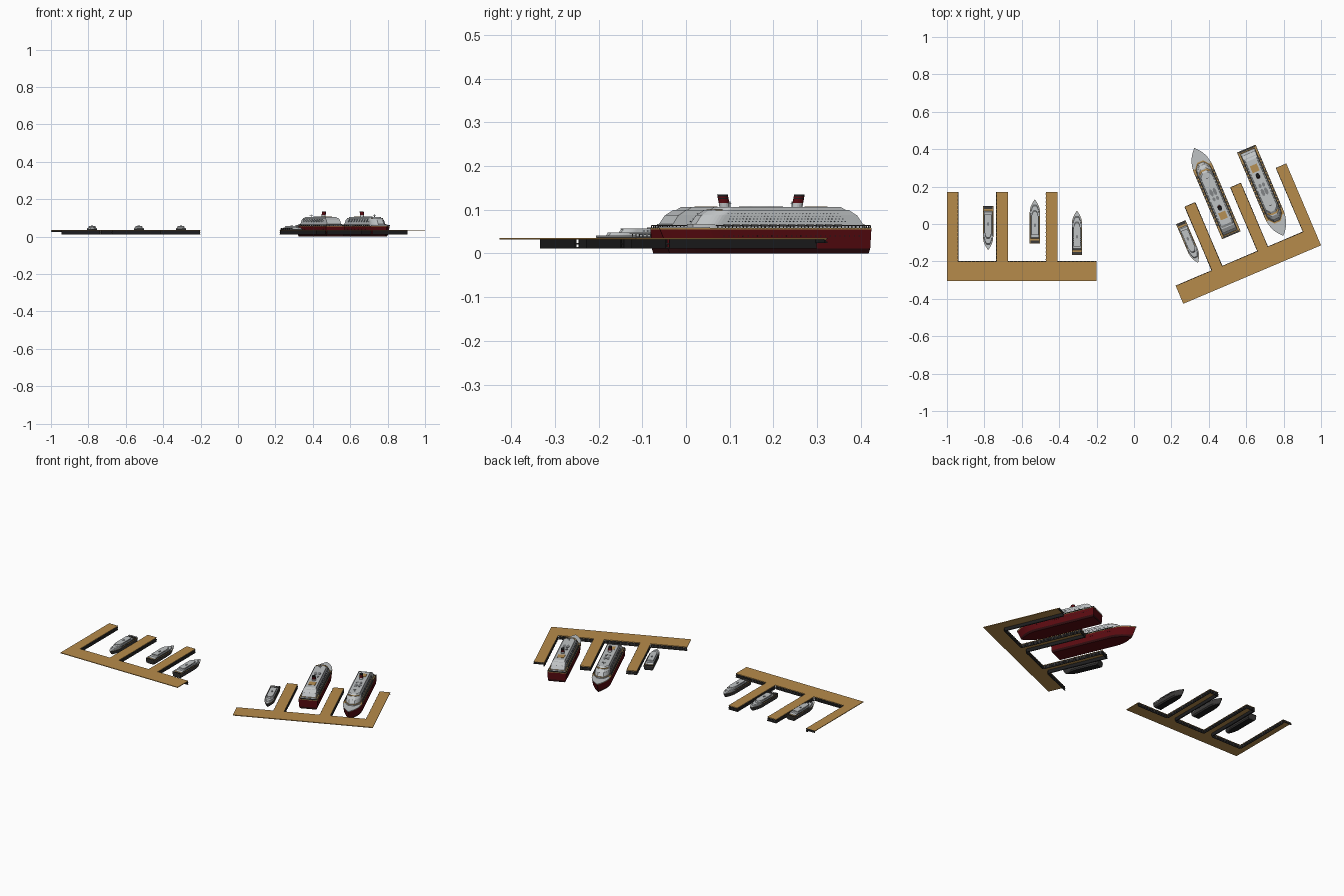
import bpy, bmesh, math
from mathutils import Matrix, Vector

if "Cube" in bpy.data.objects:
    bpy.data.objects.remove(bpy.data.objects["Cube"])


def material(name, *rgb):
    m = bpy.data.materials.new(name)
    m.diffuse_color = (*rgb, 1)
    m.use_nodes = True
    m.node_tree.nodes["Principled BSDF"].inputs["Base Color"].default_value = m.diffuse_color
    return m


WOOD = material("dock_wood", 0.47, 0.26, 0.07)
TAN = material("deck_tan", 0.47, 0.28, 0.09)
WHITE = material("off_white", 0.52, 0.54, 0.55)
GREY = material("mid_grey", 0.22, 0.23, 0.24)
RED = material("dark_red", 0.10, 0.003, 0.005)
MAROON = material("waterline_maroon", 0.03, 0.004, 0.005)
CHAR = material("charcoal", 0.045, 0.043, 0.042)
BLACK = material("black", 0.012, 0.012, 0.013)
GLASS = material("window_dark", 0.05, 0.06, 0.07)
parts = []  # meshes of the assembly being built


def finish(name, bm, mats):
    bmesh.ops.recalc_face_normals(bm, faces=bm.faces)
    me = bpy.data.meshes.new(name)
    bm.to_mesh(me)
    bm.free()
    for m in mats:
        me.materials.append(m)
    parts.append((name, me))


def loft(name, rings, sides, top, bottom):
    """rings: (z, outline) from low to high; one material per band."""
    mats = list(dict.fromkeys([*sides, top, bottom]))
    bm = bmesh.new()
    loops = [[bm.verts.new((x, y, z)) for x, y in pts] for z, pts in rings]
    bm.faces.new(loops[0]).material_index = mats.index(bottom)
    bm.faces.new(loops[-1]).material_index = mats.index(top)
    for a, b, m in zip(loops, loops[1:], sides):
        for i in range(len(a)):
            f = bm.faces.new((a[i - 1], a[i], b[i], b[i - 1]))
            f.material_index = mats.index(m)
    finish(name, bm, mats)


def slab(name, plan, z, h, mat):
    loft(name, [(z, plan), (z + h, plan)], [mat], mat, mat)


def boxes(name, items, mat):
    """items: (centre, size) pairs merged in one mesh."""
    bm = bmesh.new()
    for c, s in items:
        bmesh.ops.create_cube(bm, size=1, matrix=Matrix.Translation(c) @ Matrix.Diagonal((*s, 1)))
    finish(name, bm, [mat])


def outline(x0, x1, w, bow, tip=0.02, n=7):
    """Ship-shaped plan: square stern, curved bow towards +x."""
    half = [(x0, w)]
    for i in range(n + 1):
        t = i / n
        half.append((x1 - bow * (1 - t), w * (1 - t * t * (1 - tip))))
    return [(x, -y) for x, y in half] + [(x, y) for x, y in reversed(half)]


def house(name, z, h, x0, x1, w, bow, lean=0.0, mat=WHITE, top=None):
    """Deck house whose ends lean inwards."""
    low, high = outline(x0, x1, w, bow, 0.4), outline(x0 + lean, x1 - lean, w - lean / 12, bow, 0.4)
    loft(name, [(z, low), (z + h, high)], [mat], top or mat, mat)


def oval(cx, cy, a, b, n=16):
    return [(cx + a * math.cos(math.tau * i / n), cy + b * math.sin(math.tau * i / n)) for i in range(n)]


def row(x0, x1, y, z, size, step):
    """Mirrored rows of equal boxes along both sides."""
    n = int((x1 - x0) / step)
    return [((x0 + step * i, s * y, z), size) for i in range(n + 1) for s in (-1, 1)]


def railing(x0, x1, y, z, h=0.006, t=0.0018):
    bars = row(x0, x1, y, z + h / 2, (t, t, h), 0.009)
    bars += [(((x0 + x1) / 2, s * y, z + h), (x1 - x0, t, t)) for s in (-1, 1)]
    bars += [((x0, y * i / 5, z + h / 2), (t, t, h)) for i in range(-5, 6)]
    bars.append(((x0, 0, z + h), (t, 2 * y, t)))
    boxes("railing", bars, CHAR)


def place(prefix, x, y, deg):
    for name, me in parts:
        ob = bpy.data.objects.new(prefix + "_" + name, me)
        ob.matrix_world = Matrix.Translation((x, y, 0)) @ Matrix.Rotation(math.radians(deg), 4, "Z")
        bpy.context.collection.objects.link(ob)


# ---- docks: comb-shaped deck, walled on the berth side
def dock(s, depth=0.104, reach=0.474):
    comb = [(0, 0), (0.8, 0), (0.8, depth)]
    for x in (0.53, 0.265, 0):
        comb += [(x + 0.06, depth), (x + 0.06, reach), (x, reach), (x, depth)]
    comb.pop()
    slab("deck", [(s * x, y) for x, y in comb], 0.032, 0.004, WOOD)
    walls, fenders = [], []
    for a, b in zip(comb[2:-1], comb[3:]):
        a, b = Vector(a), Vector(b)
        run = (b - a).length
        d = (b - a) / run
        inward = Vector((-d.y, d.x))
        # the outermost tip only carries a shallow wall
        base = 0.024 if b.x == 0 else 0.012

        def piece(at, along, inset, thick, z, top):
            p = a + d * at + inward * inset
            dx, dy = abs(d.x), abs(d.y)
            return (s * p.x, p.y, (z + top) / 2), (dx * along + dy * thick, dy * along + dx * thick, top - z)
        walls.append(piece(run / 2, run - 0.004, 0.003, 0.003, base, 0.032))
        for z in (base, base + 0.009):
            fenders.append(piece(run / 2, run, 0, 0.003, z, z + 0.003))
        n = max(2, int(run / 0.02))
        for i in range(n):
            fenders.append(piece(run * (i + 0.5) / n, 0.005, 0, 0.004, base, 0.035))
    boxes("wall", walls, BLACK)
    boxes("fenders", fenders, CHAR)


dock(1)
place("left_dock", -1, -0.304, 0)
parts = []
dock(-1)
place("right_dock", 1, -0.114, 23)

# ---- big ship: hull, stepped deck houses, funnel
parts = []
loft("hull", [(0, outline(-0.246, 0.228, 0.047, 0.12)), (0.012, outline(-0.248, 0.234, 0.052, 0.12)),
              (0.055, outline(-0.25, 0.253, 0.054, 0.12)), (0.058, outline(-0.25, 0.255, 0.054, 0.12))],
     [MAROON, RED, TAN], TAN, RED)
slab("foredeck", outline(0.15, 0.256, 0.05, 0.1), 0.058, 0.003, WHITE)
house("promenade_house", 0.058, 0.01, -0.238, 0.178, 0.043, 0.05, top=TAN)
house("lower_cabins", 0.068, 0.02, -0.234, 0.17, 0.041, 0.05, 0.014)
house("upper_cabins", 0.088, 0.011, -0.219, 0.155, 0.0397, 0.05, 0.018)
house("top_house", 0.099, 0.007, -0.196, 0.125, 0.033, 0.03, 0.012)
house("front_terrace", 0.098, 0.0025, 0.112, 0.131, 0.034, 0.018, mat=TAN)
slab("aft_sun_deck", outline(-0.155, -0.115, 0.02, 0, 1), 0.105, 0.0025, TAN)
for side in (-0.01, 0.01):
    slab("pool", oval(0, side, 0.02, 0.009), 0.105, 0.0025, GREY)
    slab("hatch", oval(-0.037, side, 0.011, 0.008), 0.105, 0.0025, GREY)
bands = [0, 0.011, 0.02, 0.022, 0.026, 0.03]
loft("funnel", [(0.105 + h, oval(-0.088 - h / 5, 0, 0.0125, 0.0105)) for h in bands],
     [WHITE, RED, BLACK, RED, BLACK], BLACK, BLACK)
boxes("mast", [((0.08, 0, 0.112), (0.003, 0.003, 0.014)), ((0.08, 0, 0.115), (0.002, 0.018, 0.002))], WHITE)
windows = []
for r in range(4):
    windows += row(-0.19 + 0.006 * r, 0.1, 0.041 - 0.0004 * r, 0.073 + 0.006 * r,
                   (0.003, 0.0016, 0.0018), 0.0085)
boxes("windows", windows, GLASS)
boxes("portholes", row(-0.22, 0.12, 0.0528, 0.04, (0.003, 0.002, 0.002), 0.012), BLACK)
boxes("lifeboats", row(-0.17, 0.11, 0.0475, 0.064, (0.016, 0.006, 0.004), 0.023), CHAR)
boxes("stern_deck", [((-0.244, 0, 0.0585), (0.008, 0.094, 0.002))], CHAR)
railing(-0.248, 0.135, 0.052, 0.058)
place("ship_a", 0.423, 0.17, 113)
place("ship_b", 0.698, 0.173, -67)

# ---- small boat
parts = []
loft("hull", [(0.012, outline(-0.108, 0.095, 0.02, 0.07)), (0.018, outline(-0.113, 0.103, 0.026, 0.07)),
              (0.036, outline(-0.117, 0.116, 0.027, 0.07)), (0.039, outline(-0.117, 0.118, 0.0275, 0.07))],
     [CHAR, CHAR, CHAR], TAN, BLACK)
slab("foredeck", outline(0.03, 0.117, 0.026, 0.07), 0.039, 0.002, WHITE)
house("lower_cabin", 0.039, 0.009, -0.09, 0.09, 0.0225, 0.05, 0.006)
house("upper_cabin", 0.048, 0.007, -0.068, 0.058, 0.0175, 0.03, 0.006)
house("roof", 0.055, 0.002, -0.072, 0.053, 0.0185, 0.03)
slab("roof_hatch", oval(-0.02, 0, 0.01, 0.006), 0.057, 0.002, GREY)
pane = (0.005, 0.0016, 0.0025)
boxes("windows", row(-0.075, 0.02, 0.0222, 0.0435, pane, 0.01)
      + row(-0.055, 0.01, 0.0172, 0.0515, pane, 0.01), GLASS)
boxes("stern_hatch", [((-0.108, 0, 0.04), (0.014, 0.046, 0.003))], CHAR)
railing(-0.115, 0.045, 0.026, 0.039)
for i, (x, y, a) in enumerate(((-0.78, -0.02, -90), (-0.53, 0.013, 90), (-0.305, -0.048, 90),
                               (0.296, -0.098, -67))):
    place(f"boat_{i + 1}", x, y, a)
